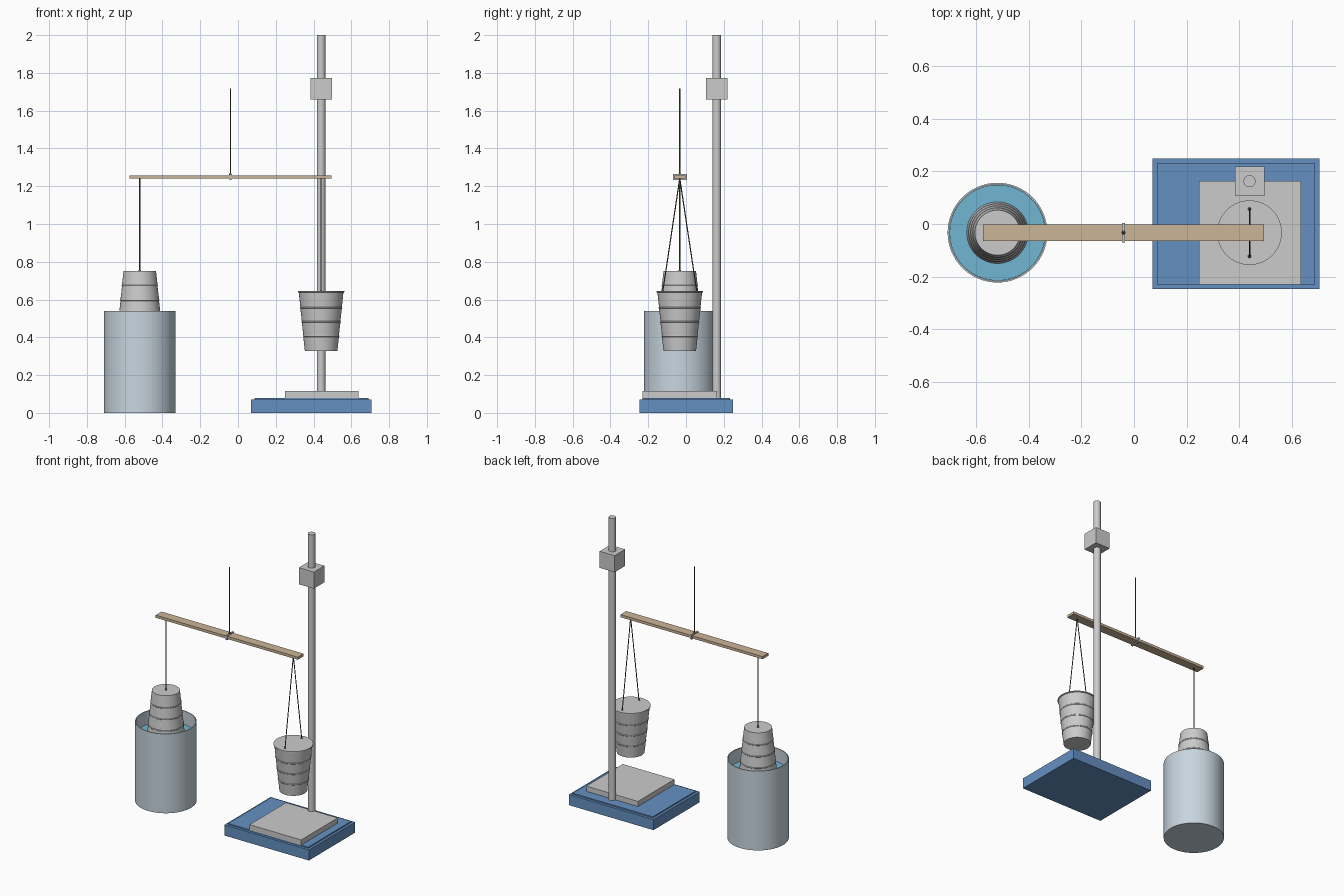
import bpy, bmesh, math
from mathutils import Vector

if "Cube" in bpy.data.objects:
    bpy.data.objects.remove(bpy.data.objects["Cube"])


def material(name, rgb):
    m = bpy.data.materials.new(name)
    m.diffuse_color = (*rgb, 1)
    m.use_nodes = True
    m.node_tree.nodes["Principled BSDF"].inputs["Base Color"].default_value = m.diffuse_color
    return m


BLUE = material("blue_paint", (0.13, 0.28, 0.54))
WOOD = material("wood", (0.60, 0.46, 0.31))
WATER = material("water", (0.16, 0.47, 0.65))
GLASS = material("vessel_tint", (0.58, 0.67, 0.74))
CORD = material("cord", (0.12, 0.11, 0.10))


def finish(name, bm, mat=None, smooth=False):
    bmesh.ops.recalc_face_normals(bm, faces=bm.faces)
    me = bpy.data.meshes.new(name)
    bm.to_mesh(me)
    bm.free()
    ob = bpy.data.objects.new(name, me)
    bpy.context.collection.objects.link(ob)
    if mat:
        me.materials.append(mat)
    if smooth:
        bpy.ops.object.select_all(action='DESELECT')
        ob.select_set(True)
        bpy.context.view_layer.objects.active = ob
        bpy.ops.object.shade_smooth_by_angle(angle=math.radians(35))
    return ob


def box(name, lo, hi, mat=None):
    lo, hi = Vector(lo), Vector(hi)
    bm = bmesh.new()
    bmesh.ops.create_cube(bm, size=1)
    bmesh.ops.scale(bm, vec=hi - lo, verts=bm.verts)
    bmesh.ops.translate(bm, vec=(lo + hi) / 2, verts=bm.verts)
    return finish(name, bm, mat)


def lathe(name, profile, x, y, mat=None, n=64):
    """Spin (radius, z) points about a vertical axis; ends on r=0 close up."""
    bm = bmesh.new()
    vs = [bm.verts.new((r, 0, z)) for r, z in profile]
    es = [bm.edges.new(p) for p in zip(vs, vs[1:])]
    bmesh.ops.spin(bm, geom=vs + es, cent=(0, 0, 0), axis=(0, 0, 1),
                   angle=math.tau, steps=n, use_duplicate=False)
    bmesh.ops.remove_doubles(bm, verts=bm.verts, dist=1e-5)
    bmesh.ops.translate(bm, vec=(x, y, 0), verts=bm.verts)
    return finish(name, bm, mat, True)


def cord(name, a, b, r=0.003):
    a, b = Vector(a), Vector(b)
    bm = bmesh.new()
    bmesh.ops.create_cone(bm, cap_ends=True, segments=10, radius1=r, radius2=r,
                          depth=(b - a).length)
    bmesh.ops.rotate(bm, verts=bm.verts,
                     matrix=Vector((0, 0, 1)).rotation_difference(b - a).to_matrix())
    bmesh.ops.translate(bm, vec=(a + b) / 2, verts=bm.verts)
    return finish(name, bm, CORD, True)


def knot(name, p, r=0.007):
    bm = bmesh.new()
    bmesh.ops.create_uvsphere(bm, u_segments=12, v_segments=8, radius=r)
    bmesh.ops.translate(bm, vec=p, verts=bm.verts)
    return finish(name, bm, CORD, True)


XL, XR, XM, Y = -0.52, 0.44, -0.04, -0.033

# Stand: stepped blue base, plate, rod and clamp block
box("base", (0.07, -0.247, 0), (0.707, 0.25, 0.072), BLUE)
box("base_top", (0.087, -0.23, 0.07), (0.69, 0.233, 0.08), BLUE)
box("plate", (0.248, -0.23, 0.078), (0.637, 0.163, 0.115))
lathe("rod", [(0, 0.075), (0.023, 0.075), (0.023, 2), (0, 2)], XR, 0.163, n=32)
box("clamp_block", (0.384, 0.106, 1.66), (0.497, 0.219, 1.773))

# Balance beam with its suspension loop and cord
box("beam", (-0.575, Y - 0.031, 1.24), (0.495, Y + 0.031, 1.258), WOOD)
for s, side in ((-1, "front"), (1, "back")):
    y = Y + s * 0.034
    box("loop_" + side, (XM - 0.006, y - 0.003, 1.234), (XM + 0.006, y + 0.003, 1.264))
for z, side in ((1.237, "bottom"), (1.261, "top")):
    box("loop_" + side, (XM - 0.006, Y - 0.037, z - 0.003), (XM + 0.006, Y + 0.037, z + 0.003))
knot("loop_knot", (XM, Y, 1.263))
cord("suspension_cord", (XM, Y, 1.258), (XM, Y, 1.717))

# Ribbed tapered cup: height measured from the narrow end
H, R0, R1 = 0.318, 0.086, 0.119


def cup(name, x, z, up):
    rad = lambda h: R0 + (R1 - R0) * h / H
    pts = [(0, 0), (R0, 0)]
    for h in (0.08, 0.155, 0.23):
        pts += [(rad(h) + d, h + k) for k, d in
                ((-0.004, 0), (-0.002, 0.002), (0.002, 0.002), (0.004, 0))]
    pts += [(rad(H - 0.008), H - 0.008), (R1 + 0.004, H - 0.006), (R1 + 0.004, H), (0, H)]
    return lathe(name, [(r, z + up * h) for r, h in pts], x, Y)


# Upright cup on the right, hung by two cords
cup("upright_cup", XR, 0.327, 1)
for s, side in ((-1, "front"), (1, "back")):
    end = (XR, Y + s * 0.09, 0.643)
    cord("cup_cord_" + side, (XR, Y, 1.242), end)
    knot("cup_knot_" + side, end)

# Inverted cup on the left, dipping into the water
cup("inverted_cup", XL, 0.752, -1)
cord("inverted_cup_cord", (XL, Y, 0.75), (XL, Y, 1.242))
knot("inverted_cup_knot", (XL, Y, 0.753))

# Open vessel and water
lathe("vessel", [(0, 0), (0.19, 0), (0.19, 0.54), (0.184, 0.54), (0.184, 0.012), (0, 0.012)],
      XL, Y, GLASS)
lathe("water", [(0, 0.014), (0.1825, 0.014), (0.1825, 0.45), (0, 0.45)], XL, Y, WATER)
